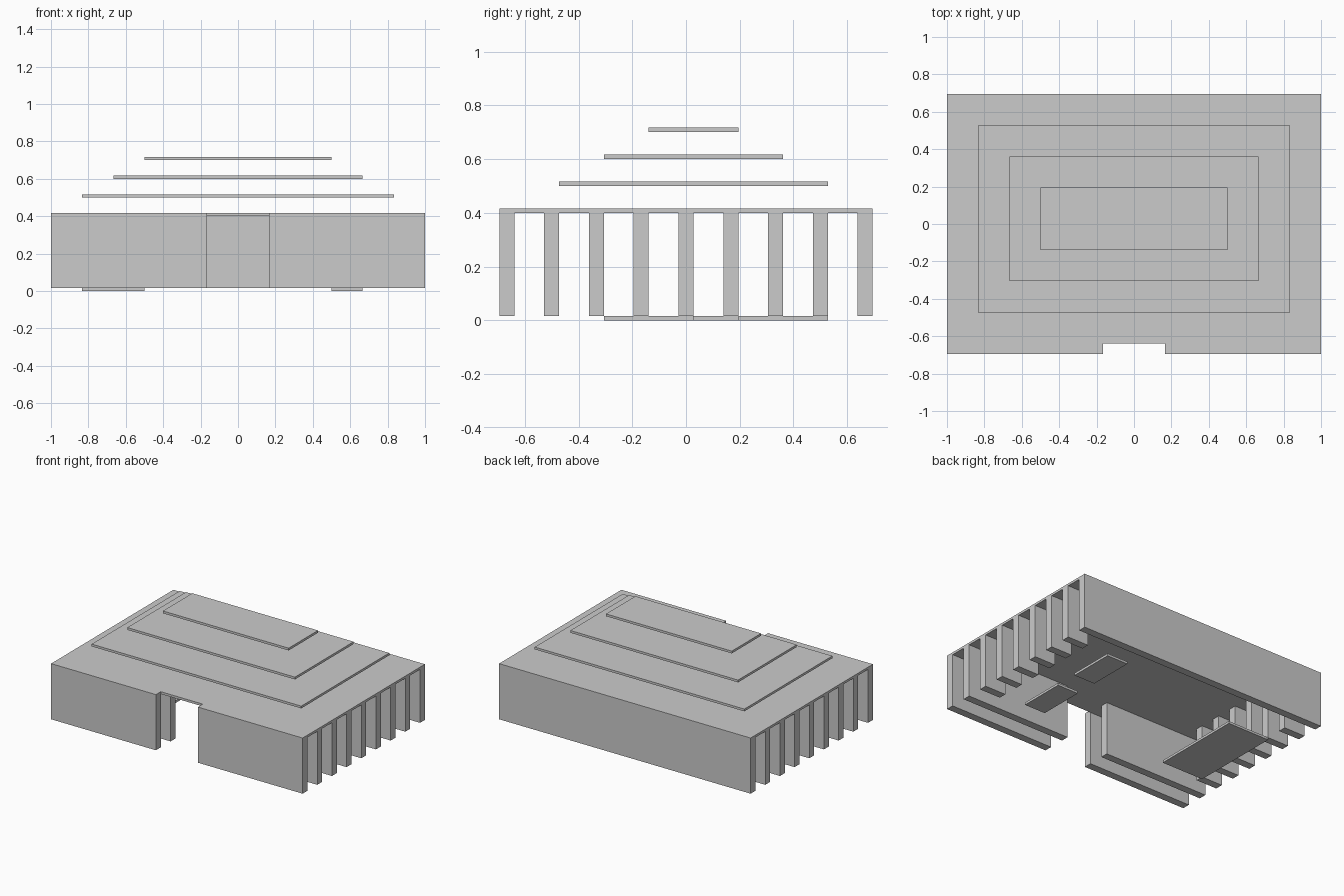
import bpy, bmesh

if "Cube" in bpy.data.objects:
    bpy.data.objects.remove(bpy.data.objects["Cube"])

U = 1 / 18          # one grid module
T = 0.3             # slab thickness in modules
WALL_TOP = 7.2      # underside of the main roof


def box(name, x0, x1, y0, y1, z0, z1):
    """Box between two corners, given in modules."""
    bm = bmesh.new()
    bmesh.ops.create_cube(bm, size=1)
    for v in bm.verts:
        v.co = ((x0 if v.co.x < 0 else x1) * U,
                (y0 if v.co.y < 0 else y1) * U,
                (z0 if v.co.z < 0 else z1) * U)
    me = bpy.data.meshes.new(name)
    bm.to_mesh(me)
    bm.free()
    ob = bpy.data.objects.new(name, me)
    bpy.context.collection.objects.link(ob)
    return ob


def slab(name, outline, z):
    """Flat plate extruded up from a plan outline."""
    bm = bmesh.new()
    face = bm.faces.new([bm.verts.new((x * U, y * U, z * U)) for x, y in outline])
    ext = bmesh.ops.extrude_face_region(bm, geom=[face])
    for v in ext["geom"]:
        if isinstance(v, bmesh.types.BMVert):
            v.co.z += T * U
    bmesh.ops.recalc_face_normals(bm, faces=bm.faces)
    me = bpy.data.meshes.new(name)
    bm.to_mesh(me)
    bm.free()
    bpy.context.collection.objects.link(bpy.data.objects.new(name, me))


# Nine rows along the depth: two split front walls, short side fins, solid back wall
for row in range(9):
    y = -12.5 + 3 * row
    if row == 8:
        box("back_wall", -18, 18, y, y + 1, T, WALL_TOP)
        continue
    name, inner = ("front_wall", 3) if row < 2 else ("side_fin", 15)
    for side, x0, x1 in (("left", -18, -inner), ("right", inner, 18)):
        box(f"{name}_{side}_{row}", x0, x1, y, y + 1, T, WALL_TOP)

# Main roof with the entrance notch
slab("main_roof", [(-18, -12.5), (-3, -12.5), (-3, -11.5), (3, -11.5),
                   (3, -12.5), (18, -12.5), (18, 12.5), (-18, 12.5)], WALL_TOP)

# Stepped upper roof plates
for i in range(3):
    box(f"upper_roof_{i + 1}", -15 + 3 * i, 15 - 3 * i,
        -8.5 + 3 * i, 9.5 - 3 * i, 9 + 1.8 * i, 9 + 1.8 * i + T)

# Floor plates
box("floor_plate_large", -15, -9, -5.5, 6.5, 0, T)
box("floor_plate_front", 9, 12, -5.5, 0.5, 0, T)
box("floor_plate_back", 9, 12, 3.5, 9.5, 0, T)
